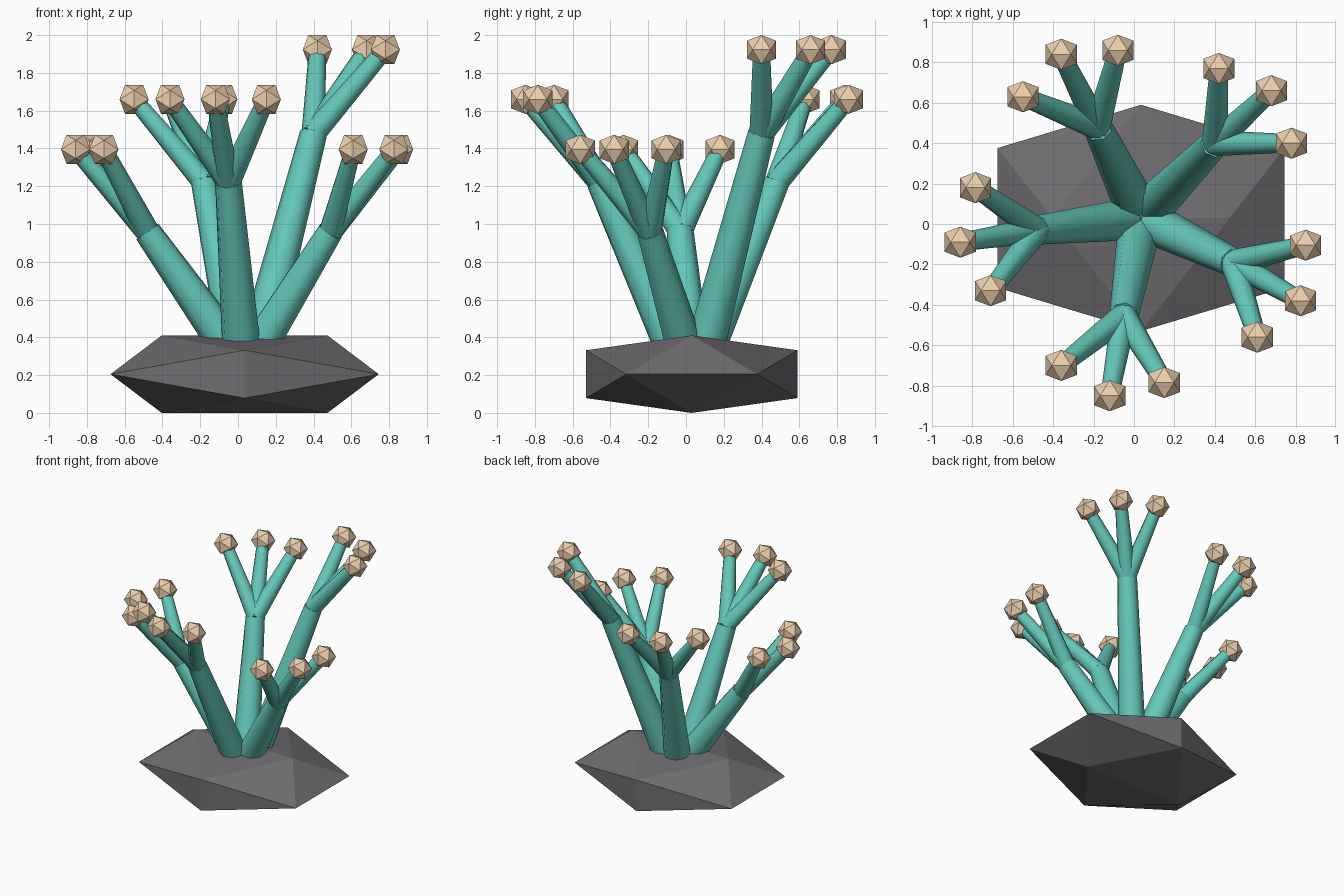
import bpy, bmesh
from mathutils import Vector

if "Cube" in bpy.data.objects:
    bpy.data.objects.remove(bpy.data.objects["Cube"])

PHI = (1 + 5 ** 0.5) / 2


def material(name, rgb):
    m = bpy.data.materials.new(name)
    m.diffuse_color = (*rgb, 1)
    m.use_nodes = True
    m.node_tree.nodes["Principled BSDF"].inputs["Base Color"].default_value = m.diffuse_color
    return m


TEAL = material("teal", (0.13, 0.58, 0.49))
PEACH = material("peach", (0.83, 0.62, 0.42))
STONE = material("stone", (0.16, 0.15, 0.16))


def finish(bm, name, mat):
    bmesh.ops.recalc_face_normals(bm, faces=bm.faces)
    me = bpy.data.meshes.new(name)
    bm.to_mesh(me)
    bm.free()
    ob = bpy.data.objects.new(name, me)
    ob.data.materials.append(mat)
    bpy.context.collection.objects.link(ob)
    return ob


def icosahedron(name, centre, half, mat):
    """Twenty flat faces, edge-up orientation, given half extents."""
    bm = bmesh.new()
    for a in (-1, 1):
        for b in (-1 / PHI, 1 / PHI):
            for p in ((b, 0, a), (a, b, 0), (0, a, b)):
                bm.verts.new([c + h * v for c, h, v in zip(centre, half, p)])
    bmesh.ops.convex_hull(bm, input=bm.verts)
    return finish(bm, name, mat)


def limb(name, start, end, r1, r2, sides=8):
    """Tapered smooth tube between two points."""
    start, end = Vector(start), Vector(end)
    axis = end - start
    bm = bmesh.new()
    bmesh.ops.create_cone(bm, cap_ends=True, segments=sides, radius1=r1,
                          radius2=r2, depth=axis.length)
    rot = axis.to_track_quat('Z', 'Y').to_matrix().to_4x4()
    rot.translation = (start + end) / 2
    bm.transform(rot)
    for f in bm.faces:
        f.smooth = len(f.verts) == 4
    return finish(bm, name, TEAL)


# Rock base
icosahedron("rock", (0.035, 0.03, 0.205), (0.71, 0.56, 0.205), STONE)

# Each stem: fork point, tip height, plan positions of its three tips
stems = [
    ((0.40, 0.40, 1.48), 1.923, ((0.42, 0.77), (0.68, 0.66), (0.78, 0.40))),
    ((-0.18, 0.48, 1.22), 1.66, ((-0.08, 0.86), (-0.36, 0.84), (-0.55, 0.63))),
    ((-0.48, -0.03, 0.96), 1.395, ((-0.785, 0.18), (-0.86, -0.09), (-0.71, -0.33))),
    ((-0.05, -0.455, 1.22), 1.66, ((-0.36, -0.70), (-0.12, -0.85), (0.15, -0.785))),
    ((0.49, -0.19, 0.96), 1.395, ((0.61, -0.56), (0.825, -0.38), (0.85, -0.105))),
]
for i, (fork, tip_z, tips) in enumerate(stems, 1):
    fork = Vector(fork)
    # Stem rises from a small ring on the rock and is sunk into it
    out = Vector((fork.x - 0.035, fork.y - 0.03, 0)).normalized()
    foot = Vector((0.035, 0.03, 0.40)) + out * 0.12
    foot -= (fork - foot) * (0.1 / (fork.z - foot.z))
    limb(f"stem_{i}", foot, fork, 0.105, 0.072)
    # Branches with faceted tips
    for j, (x, y) in enumerate(tips, 1):
        tip = (x, y, tip_z)
        limb(f"branch_{i}_{j}", fork, tip, 0.064, 0.045)
        icosahedron(f"tip_{i}_{j}", tip, (0.077,) * 3, PEACH)
